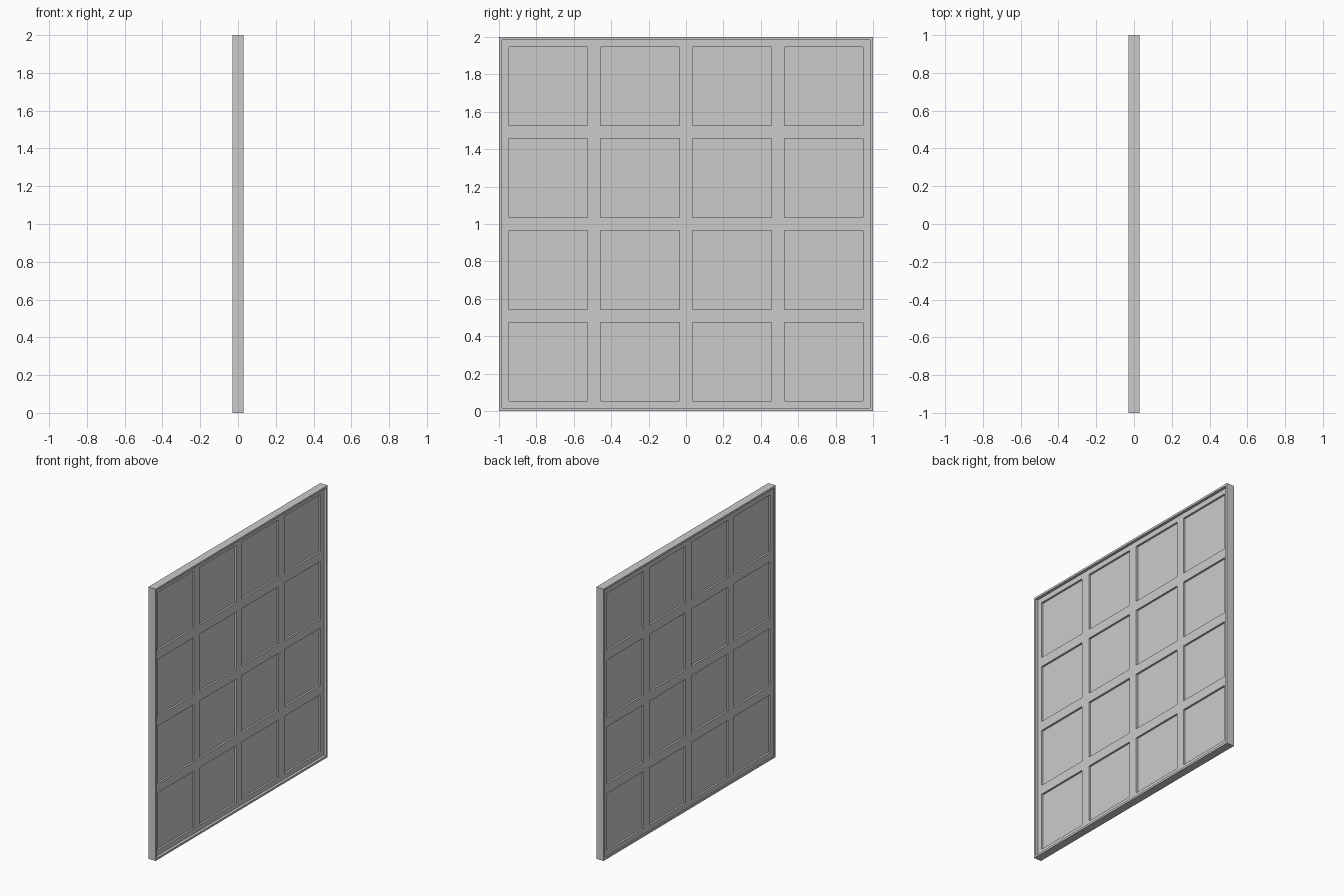
import bpy

if "Cube" in bpy.data.objects:
    bpy.data.objects.remove(bpy.data.objects["Cube"])

H = 1.0            # half size of the square window
RIM = 0.985        # inside of the outer rim
PITCH, BAR = 0.491, 0.069   # pane spacing and glazing bar width


def box(name, x, y, z):
    """Box from (min, max) pairs on each axis."""
    bpy.ops.mesh.primitive_cube_add(size=1)
    ob = bpy.context.object
    ob.name = name
    ob.location = [(a + b) / 2 for a, b in (x, y, z)]
    ob.scale = [b - a for a, b in (x, y, z)]
    bpy.ops.object.transform_apply(location=True, rotation=False, scale=True)
    return ob


# Outer rim: a square ring the full depth of the window
rim = box("outer_rim", (-0.03, 0.03), (-H, H), (0, 2))
hole = box("rim_cutter", (-0.1, 0.1), (-RIM, RIM), (1 - RIM, 1 + RIM))

# Lattice: inner frame and glazing bars in one piece, recessed inside the rim
lattice = box("glazing_bars", (-0.022, 0.010), (-RIM, RIM), (1 - RIM, 1 + RIM))
cell = (PITCH - BAR) / 2
cutters = []
for i in range(4):
    for j in range(4):
        y, z = (i - 1.5) * PITCH, 1 + (j - 1.5) * PITCH
        cutters.append(box("pane_cutter", (-0.1, 0.1), (y - cell, y + cell), (z - cell, z + cell)))
bpy.ops.object.select_all(action='DESELECT')
for c in cutters:
    c.select_set(True)
bpy.context.view_layer.objects.active = cutters[0]
bpy.ops.object.join()
panes_cut = cutters[0]

for target, cutter in ((rim, hole), (lattice, panes_cut)):
    m = target.modifiers.new("opening", 'BOOLEAN')
    m.operation = 'DIFFERENCE'
    m.solver = 'EXACT'
    m.object = cutter
    bpy.ops.object.select_all(action='DESELECT')
    target.select_set(True)
    bpy.context.view_layer.objects.active = target
    bpy.ops.object.modifier_apply(modifier=m.name)
    bpy.data.objects.remove(cutter)

# Panes set in the middle of the bars
for i in range(4):
    for j in range(4):
        y, z = (i - 1.5) * PITCH, 1 + (j - 1.5) * PITCH
        box("pane", (-0.008, -0.004), (y - cell, y + cell), (z - cell, z + cell))
